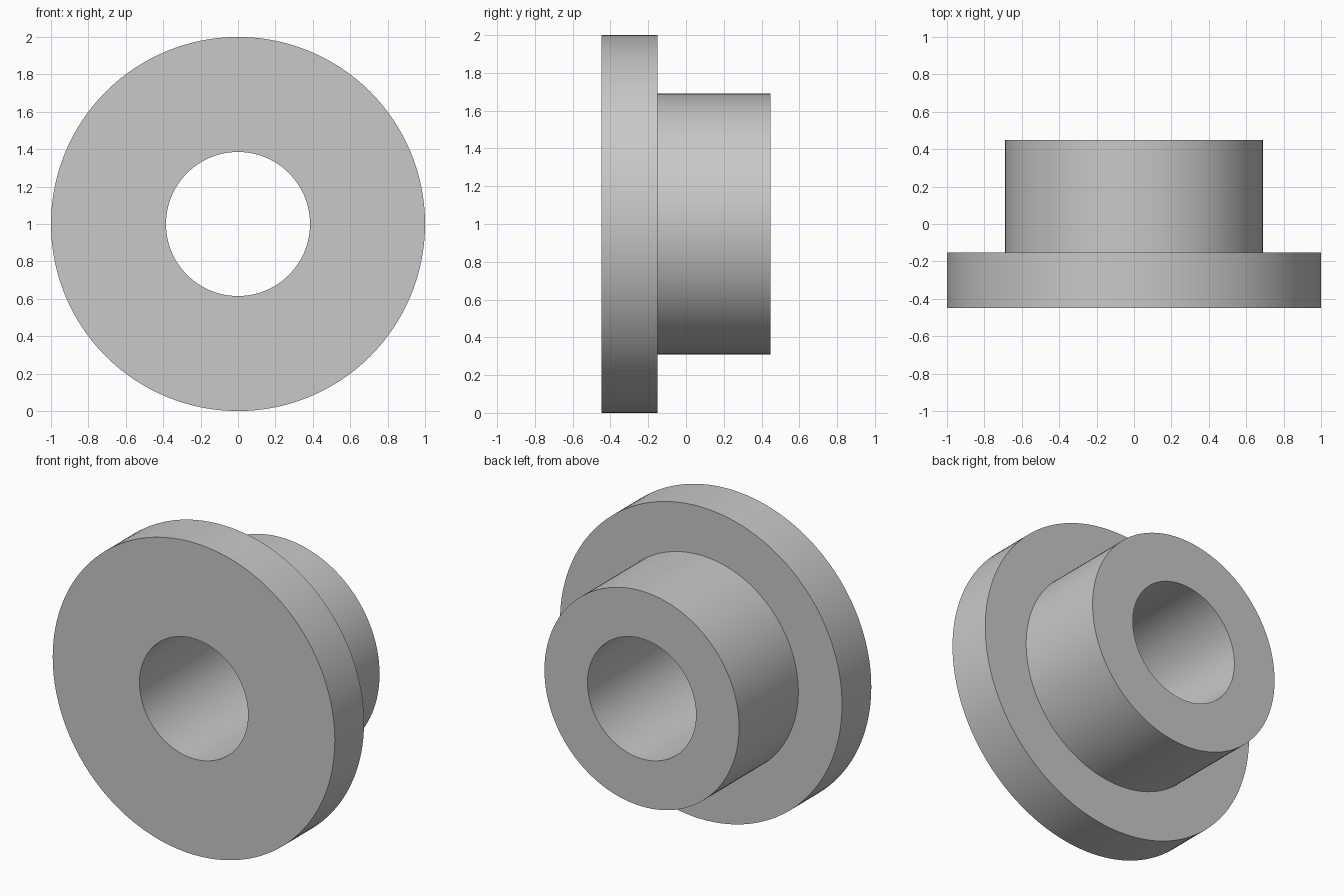
import bpy
import bmesh
from math import cos, sin, tau, radians

cube = bpy.data.objects.get("Cube")
if cube:
    bpy.data.objects.remove(cube, do_unlink=True)

SEGMENTS = 128
CENTRE_Z = 1.0
FLANGE_R, HUB_R, BORE_R = 1.0, 0.69, 0.385
FRONT, STEP, BACK = -0.448, -0.152, 0.448

# Plain grey metal
grey = bpy.data.materials.new("grey_metal")
grey.use_nodes = True
grey.diffuse_color = (0.58, 0.58, 0.58, 1)
grey.node_tree.nodes["Principled BSDF"].inputs["Base Color"].default_value = grey.diffuse_color


def lathe(name, profile):
    """Turn a closed (radius, y) profile around the horizontal y axis."""
    bm = bmesh.new()
    rings = []
    for i in range(SEGMENTS):
        a = tau * i / SEGMENTS
        rings.append([bm.verts.new((r * cos(a), y, CENTRE_Z + r * sin(a))) for r, y in profile])
    count = len(profile)
    for i, ring in enumerate(rings):
        after = rings[(i + 1) % SEGMENTS]
        for j in range(count):
            k = (j + 1) % count
            bm.faces.new((ring[j], ring[k], after[k], after[j]))
    bmesh.ops.recalc_face_normals(bm, faces=bm.faces)
    mesh = bpy.data.meshes.new(name)
    bm.to_mesh(mesh)
    bm.free()
    mesh.materials.append(grey)
    obj = bpy.data.objects.new(name, mesh)
    bpy.context.collection.objects.link(obj)
    bpy.ops.object.select_all(action="DESELECT")
    obj.select_set(True)
    bpy.context.view_layer.objects.active = obj
    bpy.ops.object.shade_smooth_by_angle(angle=radians(30))
    return obj


# Front flange, stepped hub and through bore in one turned section
lathe("flanged_bushing", [
    (BORE_R, FRONT), (FLANGE_R, FRONT), (FLANGE_R, STEP),
    (HUB_R, STEP), (HUB_R, BACK), (BORE_R, BACK),
])
